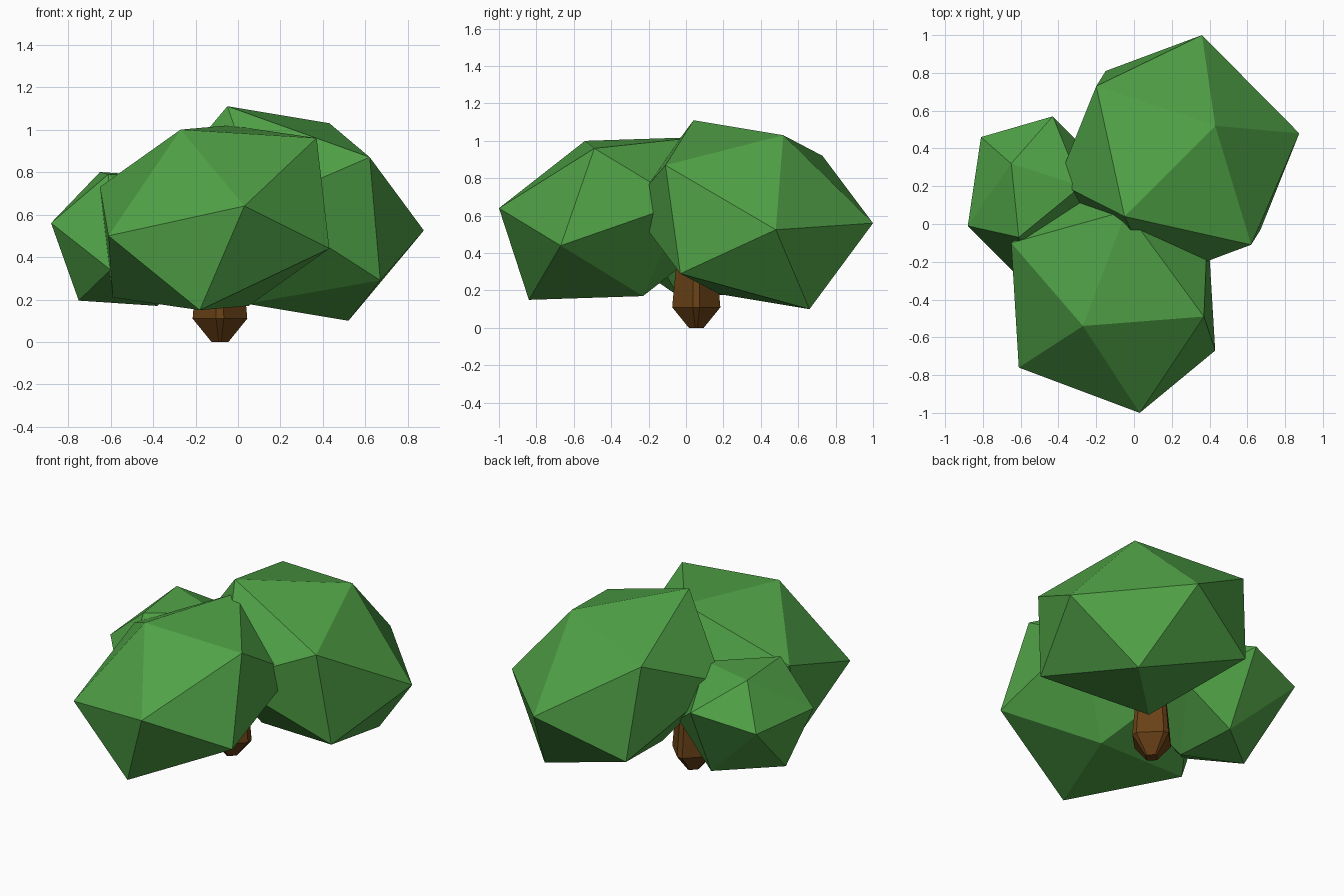
import bpy, bmesh, math
from mathutils import Vector

if "Cube" in bpy.data.objects:
    bpy.data.objects.remove(bpy.data.objects["Cube"])


def material(name, rgb):
    m = bpy.data.materials.new(name)
    m.diffuse_color = (*rgb, 1)
    m.use_nodes = True
    m.node_tree.nodes["Principled BSDF"].inputs["Base Color"].default_value = m.diffuse_color
    return m


LEAF = material("leaf_green", (0.08, 0.36, 0.062))
BARK = material("bark_brown", (0.14, 0.053, 0.008))


def finish(name, bm, mat):
    bmesh.ops.recalc_face_normals(bm, faces=bm.faces)
    me = bpy.data.meshes.new(name)
    bm.to_mesh(me)
    bm.free()
    me.materials.append(mat)
    ob = bpy.data.objects.new(name, me)
    bpy.context.collection.objects.link(ob)
    return ob


def clump(name, center, tips):
    """Squashed, tilted icosahedron: six corners plus their mirror through the centre."""
    bm = bmesh.new()
    c = Vector(center)
    for t in tips:
        bm.verts.new(Vector(t))
        bm.verts.new(2 * c - Vector(t))
    bmesh.ops.convex_hull(bm, input=bm.verts[:])
    return finish(name, bm, LEAF)


# Foliage: the pole corner first, then the ring around it
clump("back_foliage", (0.235, 0.35, 0.605),
      [(0.43, 0.52, 1.03), (-0.05, 0.04, 1.11), (-0.20, 0.73, 0.92),
       (0.36, 1.00, 0.56), (0.875, 0.48, 0.525), (0.62, -0.11, 0.87)])
clump("front_foliage", (-0.11, -0.385, 0.585),
      [(-0.27, -0.54, 1.00), (0.37, -0.49, 0.96), (0.03, -1.00, 0.64),
       (-0.61, -0.76, 0.50), (-0.65, -0.10, 0.73), (-0.04, 0.07, 1.02)])
clump("left_foliage", (-0.515, 0.14, 0.485),
      [(-0.65, 0.32, 0.80), (-0.61, -0.07, 0.79), (-0.88, -0.01, 0.56),
       (-0.81, 0.46, 0.555), (-0.43, 0.57, 0.63), (-0.28, 0.20, 0.775)])

# Trunk: four-sided post with slightly cut corners and a tapered foot
bm = bmesh.new()
rings = []
for z, r in ((0.0, 0.04), (0.11, 0.13), (0.2, 0.122), (0.5, 0.09)):
    ring = []
    for k in range(4):
        for d in (-8, 8):
            a = math.radians(90 * k + d)
            ring.append(bm.verts.new((-0.085 + r * math.cos(a), 0.055 + r * math.sin(a), z)))
    rings.append(ring)
for lo, hi in zip(rings, rings[1:]):
    for i in range(8):
        j = (i + 1) % 8
        bm.faces.new((lo[i], lo[j], hi[j], hi[i]))
bm.faces.new(rings[0])
bm.faces.new(rings[-1])
finish("trunk", bm, BARK)
